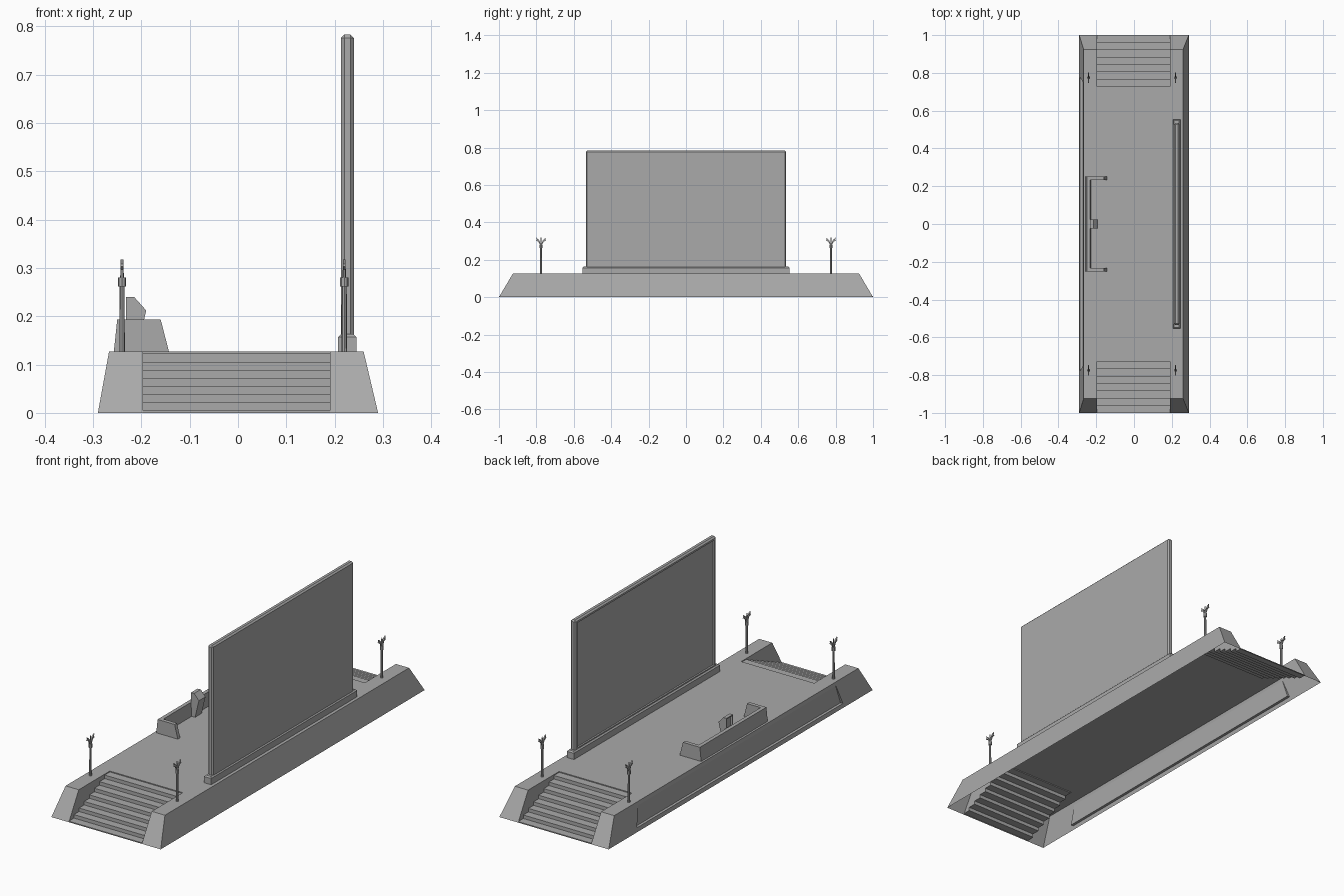
import bpy, bmesh
from mathutils import Vector, Matrix

old = bpy.data.objects.get("Cube")
if old:
    bpy.data.objects.remove(old, do_unlink=True)

stone = bpy.data.materials.new("grey_stone")
stone.use_nodes = True
grey = (0.4, 0.4, 0.4, 1)
stone.diffuse_color = grey
stone.node_tree.nodes["Principled BSDF"].inputs["Base Color"].default_value = grey


def finish(name, bm, recalc=True):
    bmesh.ops.remove_doubles(bm, verts=bm.verts, dist=1e-5)
    if recalc:
        bmesh.ops.recalc_face_normals(bm, faces=bm.faces)
    mesh = bpy.data.meshes.new(name)
    bm.to_mesh(mesh)
    bm.free()
    mesh.materials.append(stone)
    ob = bpy.data.objects.new(name, mesh)
    bpy.context.collection.objects.link(ob)
    return ob


def face(bm, pts):
    return bm.faces.new([bm.verts.new(p) for p in pts])


def box(bm, lo, hi):
    lo, hi = Vector(lo), Vector(hi)
    mat = Matrix.Translation((lo + hi) / 2) @ Matrix.Diagonal((*(hi - lo), 1))
    return bmesh.ops.create_cube(bm, size=1, matrix=mat)["verts"]


def prism(bm, outline, place, a, b):
    """Extrude a 2D outline between a and b, placed by place(u, v, w)."""
    n = len(outline)
    ends = [[bm.verts.new(place(u, v, w)) for u, v in outline] for w in (a, b)]
    bm.faces.new(ends[0])
    bm.faces.new(ends[1][::-1])
    for i in range(n):
        j = (i + 1) % n
        bm.faces.new((ends[0][i], ends[1][i], ends[1][j], ends[0][j]))


DECK, END, TOP_END = 0.127, 1.0, 0.925
OUT, LEFT_TOP, RIGHT_TOP = 0.29, 0.26, -0.267
STAIR_Y, SX0, SX1 = 0.69, -0.197, 0.19
STEPS = 8

# Open-bottomed platform with sloping walls
bm = bmesh.new()
face(bm, [(RIGHT_TOP, -STAIR_Y, DECK), (LEFT_TOP, -STAIR_Y, DECK),
          (LEFT_TOP, STAIR_Y, DECK), (RIGHT_TOP, STAIR_Y, DECK)])
face(bm, [(OUT, -END, 0), (OUT, END, 0),
          (LEFT_TOP, TOP_END, DECK), (LEFT_TOP, -TOP_END, DECK)])


def right_wall(y, t, depth=0):
    return (-OUT + (RIGHT_TOP + OUT) * t + depth, y, DECK * t)


# Long recessed panel in the right wall
rim = [(-END, 0), (END, 0), (TOP_END, 1), (-TOP_END, 1)]
panel = [(-0.78, 0.15), (0.78, 0.15), (0.75, 0.87), (-0.75, 0.87)]
outer = [right_wall(*p) for p in rim]
edge = [right_wall(*p) for p in panel]
inner = [right_wall(y, t, 0.013 if t < 0.5 else 0.002) for y, t in panel]
face(bm, inner)
for i in range(4):
    j = (i + 1) % 4
    face(bm, [outer[i], outer[j], edge[j], edge[i]])
    face(bm, [edge[i], edge[j], inner[j], inner[i]])

# Corners, stair cheeks and steps at both ends
run = (END - STAIR_Y) / STEPS
rise = 0.0168
steps = [(END, 0.0)]
for i in range(STEPS):
    z = 0.005 + i * rise
    steps += [(END - i * run, z), (END - (i + 1) * run, z)]
steps.append((STAIR_Y, DECK))
for s in (-1, 1):
    for x, bottom, top in ((SX0, -OUT, RIGHT_TOP), (SX1, OUT, LEFT_TOP)):
        face(bm, [(x, s * STAIR_Y, DECK), (x, s * TOP_END, DECK),
                  (top, s * TOP_END, DECK), (top, s * STAIR_Y, DECK)])
        face(bm, [(x, s * END, 0), (bottom, s * END, 0),
                  (top, s * TOP_END, DECK), (x, s * TOP_END, DECK)])
        face(bm, [(x, s * y, z) for y, z in steps + [(TOP_END, DECK)]])
    for (y0, z0), (y1, z1) in zip(steps, steps[1:]):
        face(bm, [(SX0, s * y0, z0), (SX1, s * y0, z0),
                  (SX1, s * y1, z1), (SX0, s * y1, z1)])
finish("platform", bm)

# Plinth below the wall panel
bm = bmesh.new()
box(bm, (0.207, -0.553, DECK), (0.245, 0.553, 0.163))
bmesh.ops.bevel(bm, geom=[e for e in bm.edges if min(v.co.z for v in e.verts) > 0.15],
                offset=0.006, segments=1, affect="EDGES")
finish("screen_plinth", bm)

# Large upright panel with a framed recess on its inner face
bm = bmesh.new()
box(bm, (0.213, -0.535, 0.16), (0.24, 0.535, 0.783))
bmesh.ops.bevel(bm, geom=[e for e in bm.edges if max(v.co.z for v in e.verts) > 0.7],
                offset=0.007, segments=1, affect="EDGES")
bm.normal_update()
inside = [f for f in bm.faces if f.normal.x < -0.99]
bmesh.ops.inset_region(bm, faces=inside, thickness=0.012, depth=0)
bmesh.ops.inset_region(bm, faces=inside, thickness=0.001, depth=-0.007)
finish("screen", bm)

# Low U-shaped parapet
bm = bmesh.new()
arm = [(-0.257, DECK), (-0.143, DECK), (-0.16, 0.193), (-0.25, 0.193)]
back = [(-0.257, DECK), (-0.228, DECK), (-0.232, 0.193), (-0.25, 0.193)]
along_y = lambda u, v, w: (u, w, v)
for s in (-1, 1):
    prism(bm, arm, along_y, s * 0.234, s * 0.252)
prism(bm, back, along_y, -0.234, 0.234)
finish("parapet", bm)

# Lectern with a shelf opening at the back
bm = bmesh.new()
side = [(-0.232, DECK), (-0.21, DECK), (-0.19, 0.212), (-0.215, 0.24), (-0.232, 0.24)]
prism(bm, side, along_y, -0.025, 0.025)
bmesh.ops.recalc_face_normals(bm, faces=bm.faces)
rear = [f for f in bm.faces if f.normal.x < -0.99]
bmesh.ops.inset_region(bm, faces=rear, thickness=0.007, depth=0)
bmesh.ops.inset_region(bm, faces=rear, thickness=0.001, depth=-0.01)
finish("lectern", bm)


# Four posts, each with a collar and a spray of curled leaves
def tube(bm, x, y, z0, z1, r0, r1):
    bmesh.ops.create_cone(bm, cap_ends=True, segments=8, radius1=r0, radius2=r1,
                          depth=z1 - z0, matrix=Matrix.Translation((x, y, (z0 + z1) / 2)))


leaf = [(0.0, 0.278), (0.006, 0.28), (0.014, 0.297), (0.028, 0.303),
        (0.022, 0.308), (0.026, 0.318), (0.014, 0.309), (0.008, 0.3)]
for x, side_name in ((-0.24, "right"), (0.22, "left")):
    for y, end_name in ((-0.775, "front"), (0.775, "back")):
        bm = bmesh.new()
        tube(bm, x, y, DECK, 0.265, 0.0058, 0.005)
        tube(bm, x, y, 0.262, 0.28, 0.0085, 0.0085)
        for s in (-1, 1):
            prism(bm, leaf, lambda u, v, w: (x + w, y + s * u, v), -0.003, 0.003)
        tube(bm, x, y, 0.28, 0.318, 0.004, 0.002)
        finish(f"{end_name}_{side_name}_post", bm)
